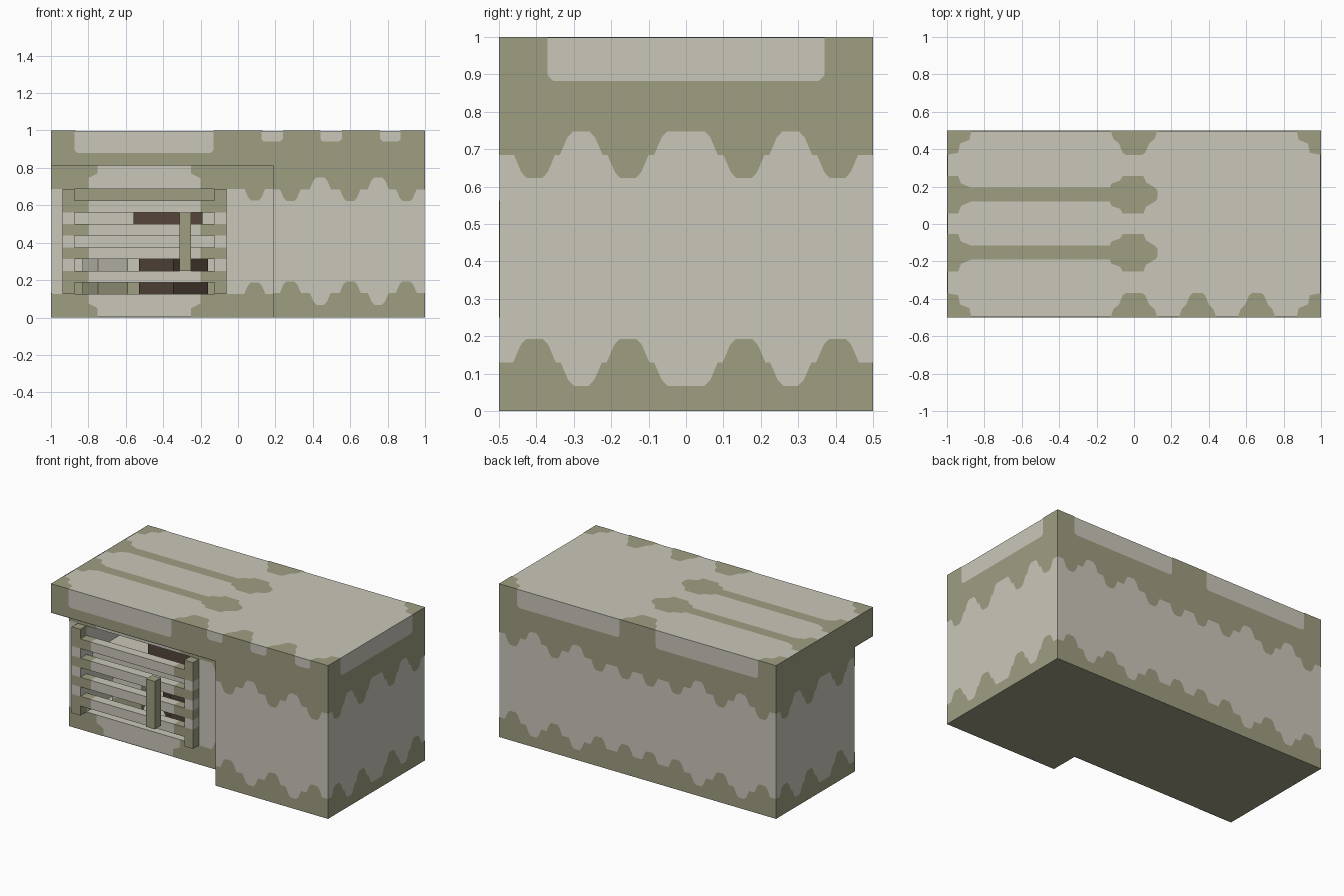
import bpy, bmesh, math
from mathutils import Vector

if "Cube" in bpy.data.objects:
    bpy.data.objects.remove(bpy.data.objects["Cube"])


def material(name, rgb):
    m = bpy.data.materials.new(name)
    m.diffuse_color = (*rgb, 1)
    m.use_nodes = True
    m.node_tree.nodes["Principled BSDF"].inputs["Base Color"].default_value = m.diffuse_color
    return m


LIGHT = material("pale_stone", (0.59, 0.57, 0.49))
OLIVE = material("olive_trim", (0.347, 0.342, 0.223))
BROWN = material("dark_brown", (0.087, 0.06, 0.042))


def finish(name, bm, mat):
    me = bpy.data.meshes.new(name)
    bm.to_mesh(me)
    bm.free()
    ob = bpy.data.objects.new(name, me)
    bpy.context.collection.objects.link(ob)
    me.materials.append(mat)
    return ob


def box(name, x, y, z, mat, turn=0):
    """Box from its x, y and z ranges, turned about its own vertical axis."""
    bm = bmesh.new()
    bmesh.ops.create_cube(bm, size=1)
    for v in bm.verts:
        v.co = [v.co[i] * (r[1] - r[0]) for i, r in enumerate((x, y, z))]
    ob = finish(name, bm, mat)
    ob.location = [sum(r) / 2 for r in (x, y, z)]
    ob.rotation_euler.z = turn
    return ob


def plate(name, points, axis, at, out, mat=OLIVE):
    """Flat painted patch on the plane axis = at, facing the sign of out."""
    bm = bmesh.new()
    verts = []
    for a, b in points:
        co = [a, b]
        co.insert(axis, at)
        verts.append(bm.verts.new(co))
    f = bm.faces.new(verts)
    f.normal_update()
    if f.normal[axis] * out < 0:
        f.normal_flip()
    bmesh.ops.triangulate(bm, faces=[f])
    return finish(name, bm, mat)


def wave(u0, u1, base, amp, dips, peaks):
    """Scalloped edge with rounded dips (down) and peaks (up)."""
    pts = [(u0, base)]
    events = [(c, -1, 0.02) for c in dips] + [(c, 1, 0.022) for c in peaks]
    for c, s, w in sorted(events):
        if c == 0:
            w = 0.05
        for d, k in ((-w - .035, 0), (-w - .015, .75), (-w, 1),
                     (w, 1), (w + .015, .75), (w + .035, 0)):
            if u0 < c + d < u1:
                pts.append((c + d, base + s * k * amp))
    return pts + [(u1, base)]


def notched_top(notches):
    """Top edge with pale rounded notches, left to right."""
    pts = []
    for a, b, d in notches:
        z, r = 1 - d, 0.015
        pts += [(a, 1), (a, z + r), (a + r, z), (b - r, z), (b, z + r), (b, 1)]
    return pts


# Main block with the front corner removed and the cabinet hollowed out
E = 0.002
body = box("main_block", (-1 + E, 1 - E), (-.5 + E, .5 - E), (E, 1 - E), LIGHT)
cutters = [box("corner_cutter", (-1.2, .1875), (-.7, -.3125), (-.2, .8125), LIGHT),
           box("cabinet_cutter", (-.875, -.125), (-.4, .3), (.125, .6875), LIGHT)]
for c in cutters:
    c.hide_render = True
    c.hide_viewport = True
    m = body.modifiers.new("cut", 'BOOLEAN')
    m.operation = 'DIFFERENCE'
    m.solver = 'EXACT'
    m.object = c

TOP, LOW, AMP = .685, .13, .0625
side_d, side_p = [-.405, -.155, .155, .405], [-.28, 0, .28]
front_d, front_p = [.28, .6, .9], [.44, .75]
back_d = [s * d for s in (-1, 1) for d in (.09, .28, .6, .9)]
back_p = [-.75, -.44, .44, .75]

# Front trim, including the lintel over the cabinet
top = notched_top([(-.875, -.13, .12), (.125, .24, .06), (.44, .555, .06), (.76, .87, .06)])
plate("front_upper_trim", [(-1, 1)] + top + [(1, 1)]
      + wave(.1875, 1, TOP, AMP, front_d, front_p)[::-1]
      + [(.1875, .8125), (-1, .8125)], 1, -.5, -1)
plate("front_lower_trim", wave(.1875, 1, LOW, AMP, front_p, front_d)
      + [(1, 0), (.1875, 0)], 1, -.5, -1)

# Back trim
top = notched_top([(-.87, -.13, .12), (.13, .87, .12)])
plate("back_upper_trim", [(-1, 1)] + top + [(1, 1)]
      + wave(-1, 1, TOP, AMP, back_d, back_p)[::-1], 1, .5, 1)
plate("back_lower_trim", wave(-1, 1, LOW, AMP, back_p, back_d)
      + [(1, 0), (-1, 0)], 1, .5, 1)

# Right and left trim
plate("right_upper_trim", [(-.5, 1)] + notched_top([(-.37, .37, .118)]) + [(.5, 1)]
      + wave(-.5, .5, TOP, AMP, side_d, side_p)[::-1], 0, 1, 1)
plate("right_lower_trim", wave(-.5, .5, LOW, AMP, side_p, side_d)
      + [(.5, 0), (-.5, 0)], 0, 1, 1)
plate("left_upper_trim", [(-.5, 1), (.5, 1)]
      + wave(-.3125, .5, TOP, AMP, side_d[1:], side_p)[::-1]
      + [(-.3125, .8125), (-.5, .8125)], 0, -1, -1)
plate("left_lower_trim", wave(-.3125, .5, LOW, AMP, side_p, side_d[1:])
      + [(.5, 0), (-.3125, 0)], 0, -1, -1)

# Underside and lintel underside
plate("underside", [(-1, -.3125), (.1875, -.3125), (.1875, -.5), (1, -.5),
                    (1, .5), (-1, .5)], 2, 0, -1)
plate("lintel_underside", [(-1, -.5), (.1875, -.5), (.1875, -.3125), (-1, -.3125)],
      2, .8125 - E, -1)

# Trim on the recessed cabinet wall
Y = -.3125 - E
plate("recess_upper_left", [(-1, .8125), (-.75, .8125), (-.75, .77), (-.8, .745),
                            (-.8, .6875), (-1, .6875)], 1, Y, -1)
plate("recess_upper_right", [(-.2, .745), (-.25, .77), (-.25, .8125), (.1875, .8125)]
      + wave(-.2, .1875, .6875, AMP, [.09], [])[::-1], 1, Y, -1)
plate("recess_lower_left", [(-1, 0), (-.75, 0), (-.75, .05), (-.8, .075),
                            (-.8, .125), (-1, .125)], 1, Y, -1)
plate("recess_lower_right", [(-.2, .075), (-.25, .05), (-.25, 0), (.1875, 0)]
      + wave(-.2, .1875, .125, AMP, [], [.09])[::-1], 1, Y, -1)

# Top patches: corners and stepped spots on the long edges
for sx in (-1, 1):
    for sy in (-1, 1):
        plate("top_corner_patch", [(sx * a, sy * b) for a, b in (
            (1, .5), (.87, .5), (.88, .45), (.93, .43), (.94, .38), (1, .37))], 2, 1, 1)


def edge_spot(cx, sy, wide, tall):
    half = [(wide, .5), (wide - .015, .455), (tall + .02, .43), (tall, .38), (tall - .015, .37)]
    pts = half + [(-a, b) for a, b in half[::-1]]
    plate("top_edge_patch", [(cx + a, sy * b) for a, b in pts], 2, 1, 1)


edge_spot(0, -1, .125, .06)
edge_spot(0, 1, .125, .06)
edge_spot(.34, -1, .1, .04)
edge_spot(.655, -1, .1, .04)

# Top strips with a flared foot and a knobbed head
for cy in (.157, -.153):
    half = [(-1, .1), (-.94, .1), (-.925, .06), (-.87, .037), (-.13, .037),
            (-.12, .06), (-.075, .075), (-.06, .1), (.05, .1), (.065, .065),
            (.115, .035), (.125, .02)]
    pts = half + [(a, -b) for a, b in half[::-1]]
    plate("top_strip", [(a, cy + b) for a, b in pts], 2, 1, 1)

# Grille: banded posts and four rails with dark ends
FRONT = (-.375, -.3125)
S = .0625
for i in range(9):
    z = (.125 + i * S, .125 + (i + 1) * S)
    rail = i % 2 == 1
    tint = OLIVE if rail or i in (0, 8) else LIGHT
    reach = .075 if rail else 0
    box("grille_left_post", (-.9375, -.875 + reach), FRONT, z, tint)
    box("grille_right_post", (-.125 - reach, -.0625), FRONT, z, tint)
    if rail:
        box("grille_rail", (-.8, -.2), FRONT, z, LIGHT)
box("door_handle", (-.3125, -.25), (-.5, -.4375), (.25, .5625), OLIVE)

# Cabinet interior: back trim, shelf and stored blocks
for z0, z1 in ((.125, .19), (.62, .6875)):
    plate("cabinet_back_trim", [(-.875, z0), (-.125, z0), (-.125, z1), (-.875, z1)],
          1, .3 - E, -1)
box("cabinet_shelf", (-.874, -.126), (-.25, .299), (.44, .495), LIGHT)
box("shelf_block", (-.56, -.19), (-.13, .12), (.495, .615), BROWN)
box("floor_brown_block", (-.475, -.215), (-.15, .11), (.126, .35), BROWN, math.radians(45))
turn = math.radians(-63)
box("floor_small_block_base", (-.8, -.62), (-.2, -.02), (.126, .22), OLIVE, turn)
box("floor_small_block_top", (-.8, -.62), (-.2, -.02), (.22, .35), LIGHT, turn)
